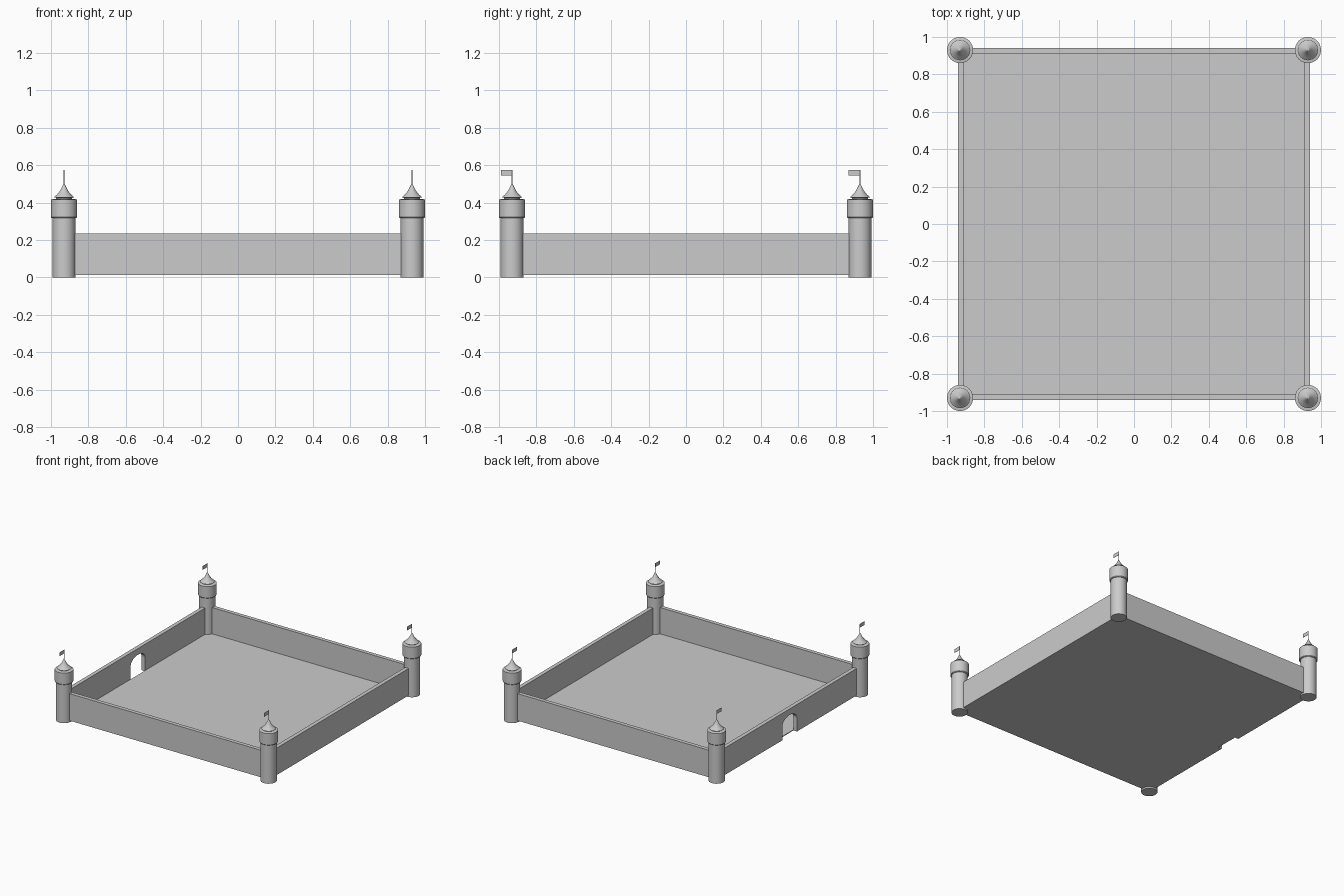
import bpy, bmesh, math

if "Cube" in bpy.data.objects:
    bpy.data.objects.remove(bpy.data.objects["Cube"])

stone = bpy.data.materials.new("grey stone")
stone.diffuse_color = (0.6, 0.6, 0.6, 1)
stone.use_nodes = True
stone.node_tree.nodes["Principled BSDF"].inputs["Base Color"].default_value = stone.diffuse_color

def finish(bm, name, loc=(0, 0, 0), smooth=False):
    bmesh.ops.recalc_face_normals(bm, faces=bm.faces[:])
    me = bpy.data.meshes.new(name)
    bm.to_mesh(me)
    bm.free()
    me.materials.append(stone)
    ob = bpy.data.objects.new(name, me)
    ob.location = loc
    bpy.context.collection.objects.link(ob)
    if smooth:
        bpy.context.view_layer.objects.active = ob
        ob.select_set(True)
        bpy.ops.object.shade_smooth_by_angle(angle=math.radians(30))
        ob.select_set(False)
    return ob

def box(name, x0, x1, y0, y1, z0, z1):
    bm = bmesh.new()
    bmesh.ops.create_cube(bm, size=1)
    for v in bm.verts:
        v.co = (x1 if v.co.x > 0 else x0, y1 if v.co.y > 0 else y0, z1 if v.co.z > 0 else z0)
    return finish(bm, name)

def lathe(name, profile, loc, sides=24):
    bm = bmesh.new()
    vs = [bm.verts.new((r, 0, z)) for r, z in profile]
    es = [bm.edges.new(p) for p in zip(vs, vs[1:])]
    bmesh.ops.spin(bm, geom=vs + es, cent=(0, 0, 0), axis=(0, 0, 1),
                   angle=2 * math.pi, steps=sides, use_duplicate=False)
    bmesh.ops.remove_doubles(bm, verts=bm.verts[:], dist=1e-5)
    return finish(bm, name, loc, True)

OUT, INN, Z0, Z1 = 0.942, 0.91, 0.013, 0.235

# courtyard floor and the three plain walls
box("courtyard_floor", -INN, INN, -INN, INN, Z0, Z0 + 0.006)
box("front_wall", -OUT, OUT, -OUT, -INN, Z0, Z1)
box("back_wall", -OUT, OUT, INN, OUT, Z0, Z1)
box("right_wall", INN, OUT, -INN, INN, Z0, Z1)

# left wall with an arched gateway cut from its outline
half, spring, rise = 0.095, 0.125, 0.06
outline = [(-INN, Z0), (-INN, Z1), (INN, Z1), (INN, Z0), (half, Z0)]
for i in range(13):
    a = math.pi * i / 12
    outline.append((half * math.cos(a), spring + rise * math.sin(a)))
outline.append((-half, Z0))
bm = bmesh.new()
face = bm.faces.new([bm.verts.new((-OUT, y, z)) for y, z in outline])
ext = bmesh.ops.extrude_face_region(bm, geom=[face], use_keep_orig=True)
for g in ext["geom"]:
    if isinstance(g, bmesh.types.BMVert):
        g.co.x = -INN
finish(bm, "left_gate_wall")

# corner towers with heads, pointed roofs, poles and flags
shaft = [(0, 0), (0.061, 0), (0.061, 0.325), (0, 0.325)]
head = [(0, 0.318), (0.066, 0.318), (0.07, 0.323), (0.07, 0.416), (0.06, 0.419), (0, 0.419)]
roof = [(0.042, 0.412), (0.042, 0.426), (0.055, 0.428), (0.036, 0.445),
        (0.021, 0.464), (0.009, 0.488), (0, 0.506)]
pole = [(0, 0.49), (0.002, 0.49), (0.002, 0.575), (0, 0.575)]
for x in (-0.93, 0.93):
    for y in (-0.93, 0.93):
        for name, prof, n in (("tower_shaft", shaft, 24), ("tower_head", head, 24),
                              ("tower_roof", roof, 24), ("flag_pole", pole, 6)):
            lathe(name, prof, (x, y, 0), n)
        box("flag", x - 0.001, x + 0.001, y - 0.06, y, 0.545, 0.575)
